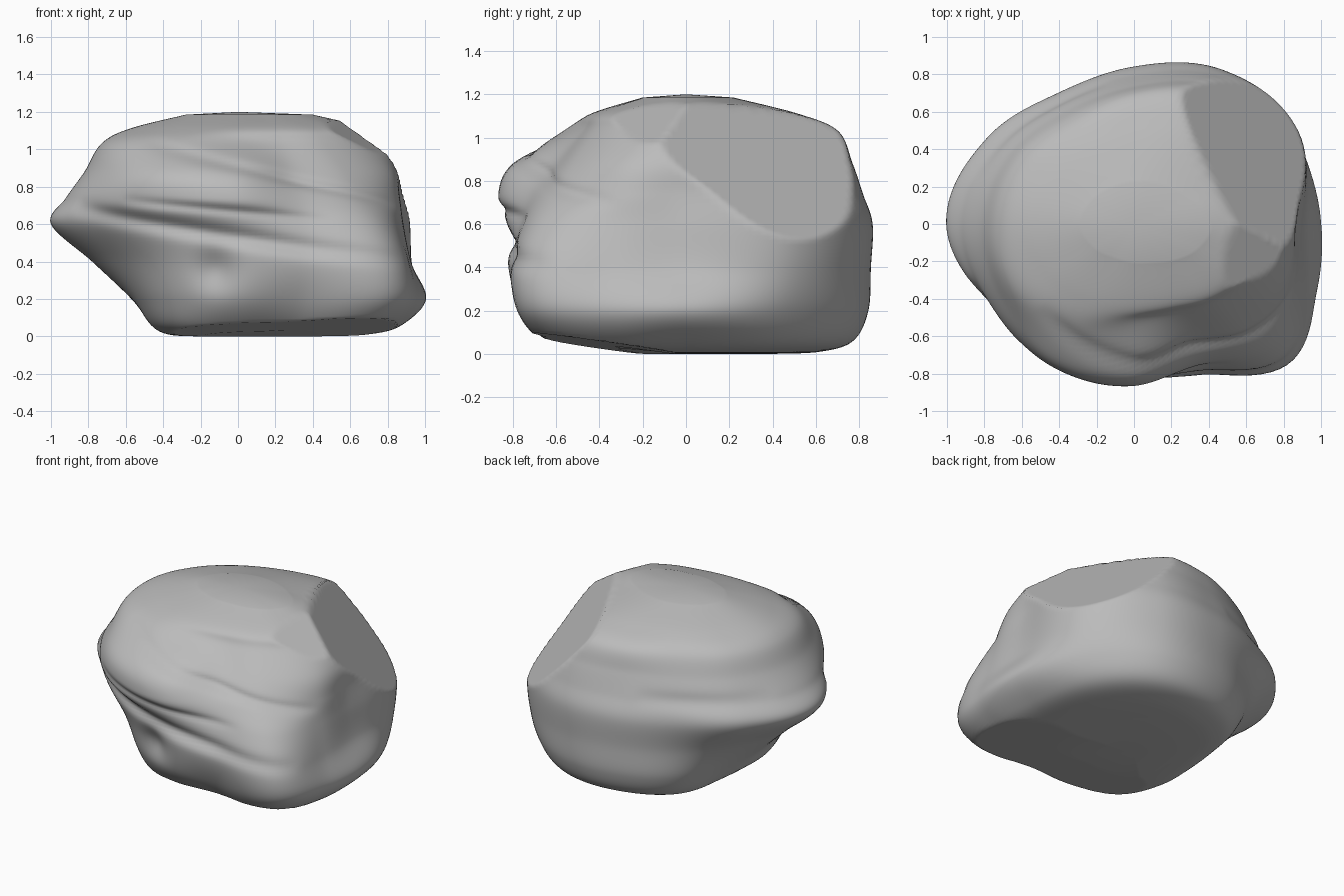
import bpy
import bmesh
import math
from mathutils import Vector

cube = bpy.data.objects.get("Cube")
if cube:
    bpy.data.objects.remove(cube, do_unlink=True)

SEGMENTS, STEPS = 160, 10

# Directions (degrees) in which every outline is measured
ANGLES = [0, 30, 60, 90, 120, 150, 180, 210, 240, 270, 295, 318, 340]


def scaled(outline, factor):
    return [r * factor for r in outline]


# Outlines of the boulder from the foot to the crown
foot = [.86, .86, .84, .75, .66, .5, .46, .52, .62, .64, .7, .95, .92]
toe = [1, .96, .92, .82, .74, .62, .57, .61, .7, .76, .82, 1.1, 1.04]
waist = [.92, 1, .94, .83, .77, .77, .78, .73, .76, .81, .89, 1.1, .98]
belly = [.89, 1.01, .95, .84, .81, .91, 1, .87, .84, .83, .85, 1, .93]
ledge = [.87, .99, .91, .79, .77, .85, .92, .88, .88, .865, .8, .88, .9]
shoulder = [.86, .95, .86, .74, .71, .77, .82, .82, .84, .79, .68, .77, .85]
brow = [.8, .85, .78, .68, .64, .69, .73, .72, .64, .54, .53, .62, .72]
crown = [.7, .64, .58, .5, .5, .53, .58, .53, .47, .44, .46, .54, .64]
top = [.4, .3, .24, .22, .22, .25, .28, .24, .2, .2, .22, .28, .36]

levels = [(0, scaled(foot, .5)), (.01, scaled(foot, .8)), (.06, foot), (.2, toe),
          (.4, waist), (.6, belly), (.74, ledge), (.88, shoulder), (1.03, brow),
          (1.11, crown), (1.185, top)]

# Weathered creases: start angle, start height, end angle, end height, depth, width
creases = [(198, .69, 325, .41, .04, .045),
           (225, .73, 305, .62, .018, .025),
           (222, 1.05, 338, .7, .03, .03),
           (100, .75, 165, .75, .015, .05)]

# Broken-off flat faces: direction and distance from the origin
chips = [((.65, .38, .65), 1.105),
         ((.5, -.2, .84), 1.24),
         ((.03, -.14, -1), .021)]


def spline(a, b, c, d, t):
    return b + .5 * t * (c - a + t * (2 * a - 5 * b + 4 * c - d + t * (3 * (b - c) + d - a)))


def around(outline, angle):
    """Radius of an outline in any direction."""
    n = len(ANGLES)
    i = max(k for k in range(n) if ANGLES[k] <= angle)
    end = ANGLES[i + 1] if i + 1 < n else 360
    t = (angle - ANGLES[i]) / (end - ANGLES[i])
    return spline(*(outline[(i + k) % n] for k in (-1, 0, 1, 2)), t)


def carve(angle, z):
    """Depth of the creases and the front hollow at a surface point."""
    depth = 0
    for a0, z0, a1, z1, deep, wide in creases:
        t = (angle - a0) / (a1 - a0)
        if 0 < t < 1:
            off = (z - z0 - t * (z1 - z0)) / wide
            depth += deep * math.sin(math.pi * t) ** .6 * math.exp(-off * off)
    hollow = ((angle - 261) / 8) ** 2 + ((z - .36) / .11) ** 2
    return depth + .05 * math.exp(-hollow)


def chip(point):
    """Press a point back onto any flat face it sticks out of."""
    for direction, distance in chips:
        normal = Vector(direction)
        distance_out = (normal.dot(point) - distance) / normal.length_squared
        if distance_out > 0:
            point = point - normal * distance_out
    return point


# Loft the outlines into one closed skin
bm = bmesh.new()
rings = []
last = len(levels) - 1
for i in range(last):
    near = [levels[min(max(i + k, 0), last)] for k in (-1, 0, 1, 2)]
    for s in range(STEPS + (i == last - 1)):
        t = s / STEPS
        z = spline(*(level[0] for level in near), t)
        ring = []
        for k in range(SEGMENTS):
            angle = 360 * k / SEGMENTS
            r = spline(*(around(level[1], angle) for level in near), t) - carve(angle, z)
            a = math.radians(angle)
            ring.append(bm.verts.new(chip(Vector((r * math.cos(a), r * math.sin(a), z)))))
        rings.append(ring)

for low, high in zip(rings, rings[1:]):
    for k in range(SEGMENTS):
        j = (k + 1) % SEGMENTS
        bm.faces.new((low[k], low[j], high[j], high[k]))
for ring, height in ((rings[0], 0), (rings[-1], 1.2)):
    tip = bm.verts.new((0, 0, height))
    for k in range(SEGMENTS):
        bm.faces.new((ring[k], ring[(k + 1) % SEGMENTS], tip))
bmesh.ops.recalc_face_normals(bm, faces=bm.faces)

mesh = bpy.data.meshes.new("boulder")
bm.to_mesh(mesh)
bm.free()
boulder = bpy.data.objects.new("boulder", mesh)
bpy.context.collection.objects.link(boulder)

# Plain stone colour
stone = bpy.data.materials.new("grey stone")
stone.use_nodes = True
colour = (.5, .5, .5, 1)
stone.diffuse_color = colour
stone.node_tree.nodes["Principled BSDF"].inputs["Base Color"].default_value = colour
mesh.materials.append(stone)

bpy.context.view_layer.objects.active = boulder
boulder.select_set(True)
bpy.ops.object.shade_smooth()
